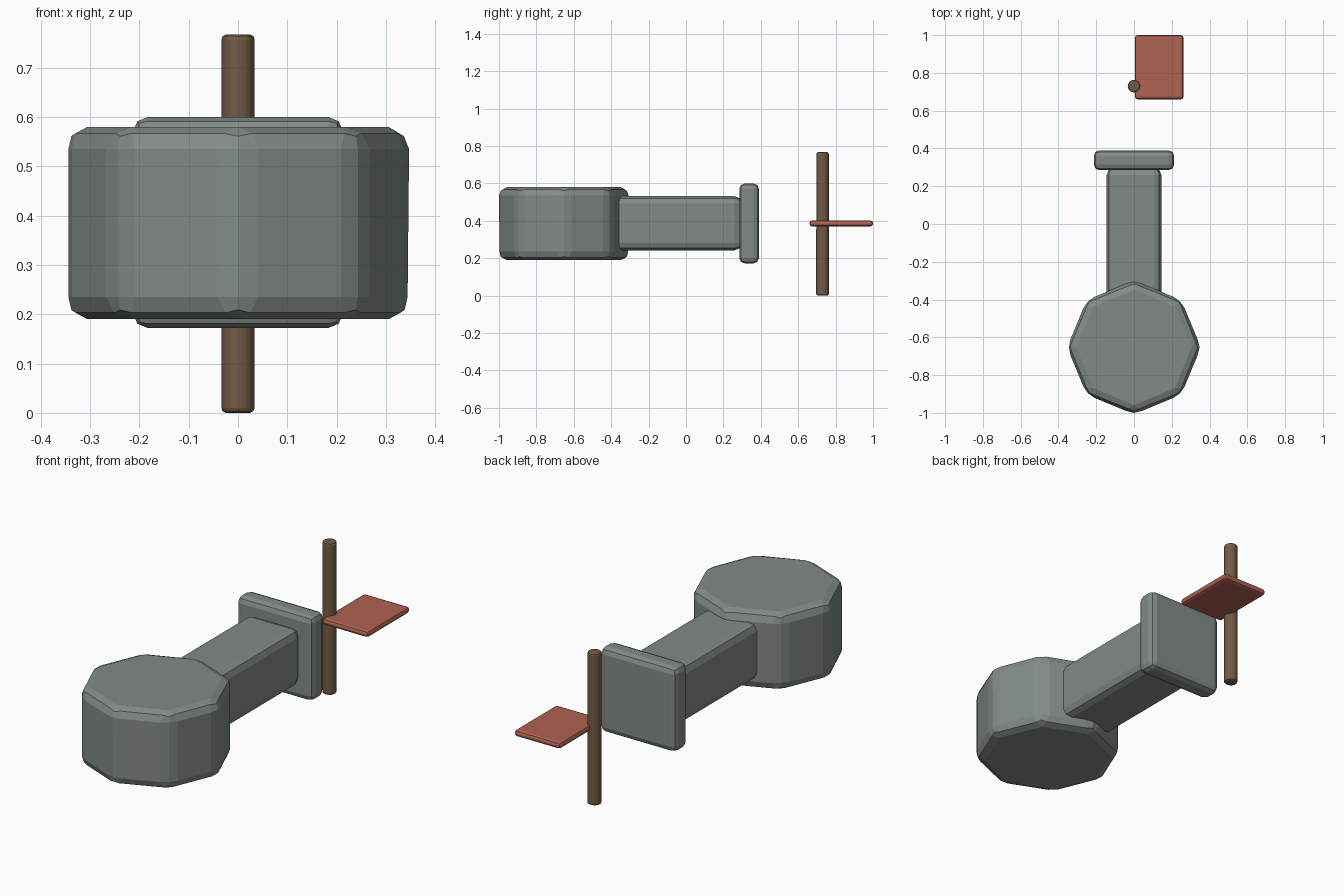
import bpy

if "Cube" in bpy.data.objects:
    bpy.data.objects.remove(bpy.data.objects["Cube"])


def material(name, color):
    mat = bpy.data.materials.new(name)
    mat.diffuse_color = color
    mat.use_nodes = True
    mat.node_tree.nodes["Principled BSDF"].inputs["Base Color"].default_value = mat.diffuse_color
    return mat


STONE = material("grey_green", (0.225, 0.26, 0.238, 1))
BROWN = material("brown", (0.17, 0.105, 0.06, 1))
RED = material("red", (0.42, 0.122, 0.082, 1))


def soften(obj, name, width, mat):
    # Two-step chamfer on every hard edge, flat shaded
    obj.name = name
    obj.data.materials.append(mat)
    bpy.ops.object.transform_apply(location=False, rotation=True, scale=True)
    bev = obj.modifiers.new("Bevel", 'BEVEL')
    bev.width = width
    bev.segments = 2
    bev.limit_method = 'ANGLE'
    return obj


def box(name, lo, hi, width, mat):
    bpy.ops.mesh.primitive_cube_add(size=1, location=[(a + b) / 2 for a, b in zip(lo, hi)])
    obj = bpy.context.object
    obj.scale = [b - a for a, b in zip(lo, hi)]
    return soften(obj, name, width, mat)


def prism(name, radius, y, z0, z1, width, mat):
    bpy.ops.mesh.primitive_cylinder_add(vertices=8, radius=radius, depth=z1 - z0,
                                        location=(0, y, (z0 + z1) / 2))
    return soften(bpy.context.object, name, width, mat)


# Octagonal drum body
prism("drum_body", 0.354, -0.653, 0.19, 0.58, 0.045, STONE)

# Square neck running back from the drum, with its end plate
box("neck", (-0.145, -0.60, 0.242), (0.145, 0.30, 0.532), 0.04, STONE)
box("end_plate", (-0.213, 0.285, 0.172), (0.213, 0.39, 0.60), 0.03, STONE)

# Post with a flat side flag
prism("post", 0.0355, 0.73, 0.0, 0.767, 0.01, BROWN)
box("flag", (0.005, 0.66, 0.37), (0.262, 1.0, 0.402), 0.014, RED)
